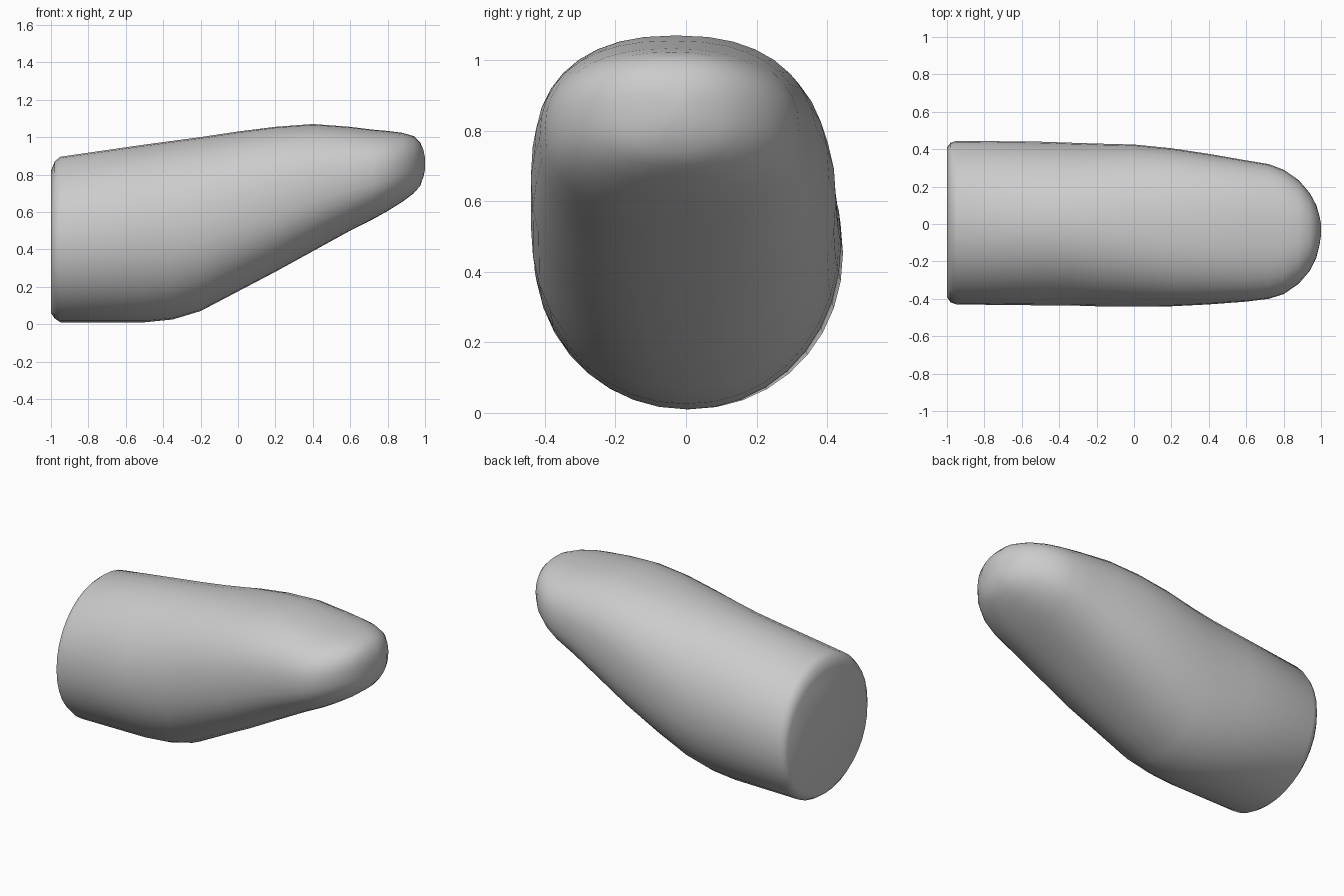
import bpy
import bmesh
from math import cos, sin, pi, radians

default_cube = bpy.data.objects.get("Cube")
if default_cube:
    bpy.data.objects.remove(default_cube, do_unlink=True)

SIDES = 36

# Stations along the body: x, underside z, top z, front y, back y
STATIONS = [
    (-1, .06, .82, -.39, .41),
    (-.98, .03, .87, -.42, .435),
    (-.95, .01, .895, -.43, .445),
    (-.5, .01, .96, -.435, .44),
    (-.35, .025, .98, -.435, .435),
    (-.2, .07, 1, -.44, .43),
    (0, .175, 1.03, -.44, .425),
    (.2, .28, 1.055, -.44, .405),
    (.4, .39, 1.07, -.43, .375),
    (.6, .5, 1.055, -.415, .34),
    (.72, .56, 1.04, -.4, .32),
    (.8, .605, 1.033, -.375, .29),
    (.88, .655, 1.023, -.32, .235),
    (.94, .7, 1.005, -.25, .165),
    (.975, .74, .97, -.18, .1),
    (.992, .79, .93, -.11, .04),
    (1, .83, .89, -.06, 0),
]


def signed_power(value, exponent):
    return abs(value) ** exponent * (1 if value >= 0 else -1)


def section(x, low, high, front, back):
    """Rounded cross-section that becomes squarer towards the tapered end."""
    blend = min(max((x + .4) / .6, 0), 1)
    exponent = 2 / (2.05 + .3 * blend)
    mid_y, half_y = (front + back) / 2, (back - front) / 2
    mid_z, half_z = (low + high) / 2, (high - low) / 2
    for i in range(SIDES):
        angle = 2 * pi * i / SIDES
        yield (x, mid_y + half_y * signed_power(cos(angle), exponent),
               mid_z + half_z * signed_power(sin(angle), exponent))


# Lofted body with a flat base and a blunt tip
bm = bmesh.new()
rings = [[bm.verts.new(p) for p in section(*s)] for s in STATIONS]
for ring, following in zip(rings, rings[1:]):
    for i in range(SIDES):
        j = (i + 1) % SIDES
        bm.faces.new((ring[i], ring[j], following[j], following[i]))
bm.faces.new(rings[0])
bm.faces.new(rings[-1])
bmesh.ops.recalc_face_normals(bm, faces=bm.faces)

mesh = bpy.data.meshes.new("tapered_body")
bm.to_mesh(mesh)
bm.free()
body = bpy.data.objects.new("tapered_body", mesh)
bpy.context.collection.objects.link(body)

# Plain grey finish
grey = bpy.data.materials.new("plain_grey")
grey.use_nodes = True
colour = (.6, .6, .6, 1)
grey.diffuse_color = colour
grey.node_tree.nodes["Principled BSDF"].inputs["Base Color"].default_value = colour
mesh.materials.append(grey)

# Smooth sides, crisp base edge
bpy.context.view_layer.objects.active = body
body.select_set(True)
bpy.ops.object.shade_smooth_by_angle(angle=radians(40))
